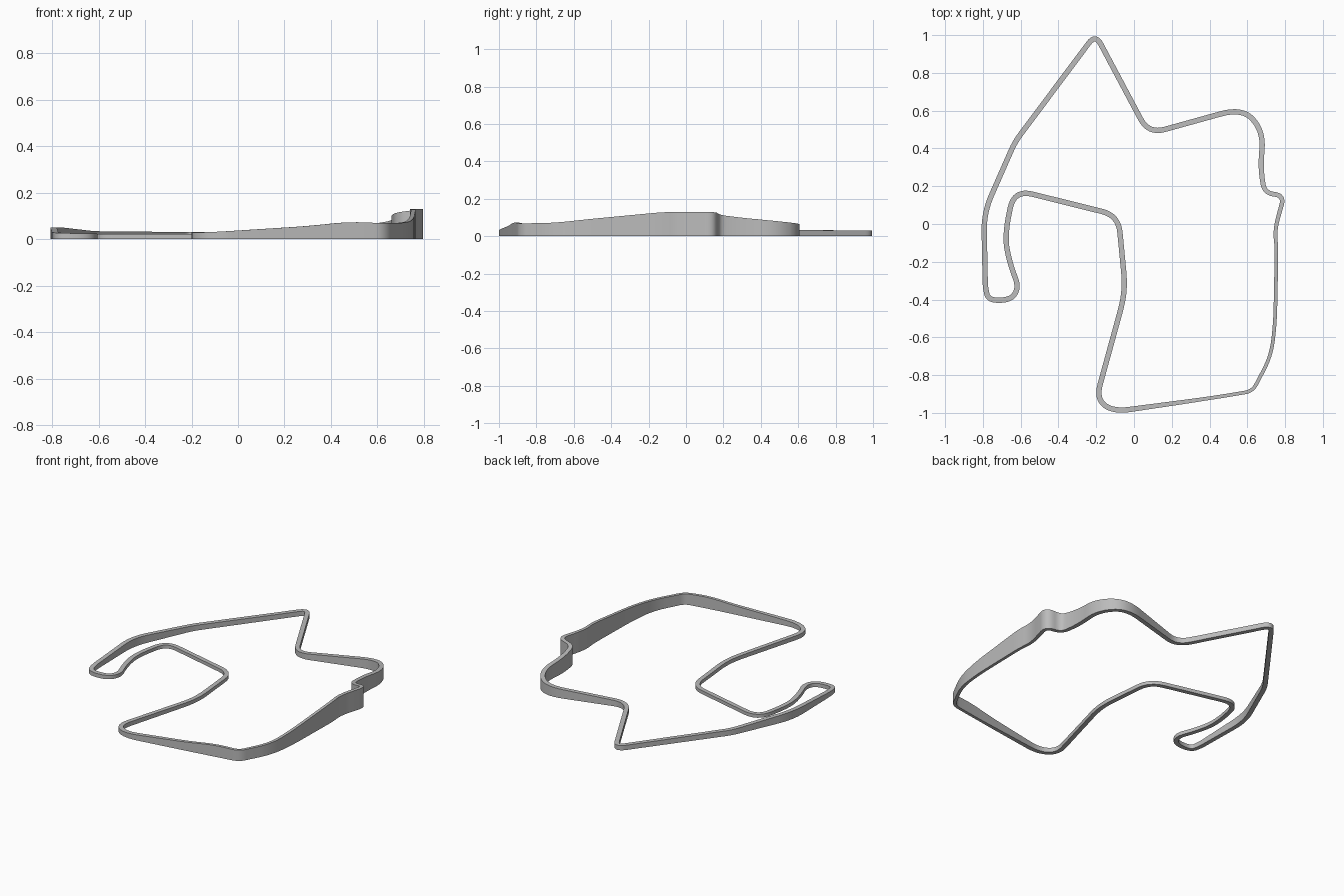
import bpy
import bmesh
from mathutils import Vector

cube = bpy.data.objects.get("Cube")
if cube:
    bpy.data.objects.remove(cube, do_unlink=True)

STEPS = 8

# Route corners in order: x, y, top height, rounding length
CORNERS = [
    (-.204, 1.005, .03, .06), (.077, .477, .033, .09), (.575, .615, .064, .12),
    (.685, .49, .08, .1), (.67, .3, .098, .08), (.69, .165, .115, .05),
    (.795, .15, .13, .05), (.745, -.03, .13, .07), (.755, -.13, .128, .05),
    (.747, -.53, .09, .1), (.725, -.7, .071, .08), (.628, -.885, .068, .04),
    (.48, -.91, .075, .08), (.3, -.937, .056, .08), (-.11, -.994, .03, .09),
    (-.2, -.925, .028, .08), (-.056, -.4, .024, .08), (-.05, -.3, .024, .05),
    (-.083, .045, .022, .09), (-.635, .182, .022, .1), (-.685, -.06, .022, .15),
    (-.66, -.2, .022, .08), (-.61, -.335, .023, .05), (-.65, -.402, .024, .06),
    (-.77, -.405, .026, .06), (-.787, -.34, .03, .04), (-.795, .06, .053, .1),
    (-.63, .435, .034, .05),
]


def make_material(name, value):
    mat = bpy.data.materials.new(name)
    mat.use_nodes = True
    colour = (value, value, value, 1)
    mat.diffuse_color = colour
    mat.node_tree.nodes["Principled BSDF"].inputs["Base Color"].default_value = colour
    return mat


def rounded_route(corners):
    """Closed centre line with every corner replaced by a smooth bend."""
    route = []
    for i, (x, y, z, reach) in enumerate(corners):
        here = Vector((x, y, z))
        before = Vector(corners[i - 1][:3])
        after = Vector(corners[(i + 1) % len(corners)][:3])
        start = here.lerp(before, min(.49, reach / (before - here).length))
        end = here.lerp(after, min(.49, reach / (after - here).length))
        for s in range(STEPS + 1):
            t = s / STEPS
            route.append(start.lerp(here, t).lerp(here.lerp(end, t), t))
    return route


def lane_width(p):
    """The lane narrows along the front right stretch."""
    east = max(0, min(1, p.x / .4))
    south = max(0, min(1, (.3 - p.y) / .4))
    return .028 - .009 * east * south


def build_wall(name, route, mat):
    bm = bmesh.new()
    rings = []
    for i, p in enumerate(route):
        along = route[(i + 1) % len(route)] - route[i - 1]
        side = Vector((-along.y, along.x, 0)).normalized() * lane_width(p) / 2
        floor = Vector((p.x, p.y, 0))
        rings.append([bm.verts.new(v) for v in
                      (floor - side, floor + side, p + side, p - side)])
    for i, ring in enumerate(rings):
        last = rings[i - 1]
        for k in range(4):
            n = (k + 1) % 4
            bm.faces.new((last[k], last[n], ring[n], ring[k]))
    bmesh.ops.recalc_face_normals(bm, faces=bm.faces)
    mesh = bpy.data.meshes.new(name)
    bm.to_mesh(mesh)
    bm.free()
    mesh.materials.append(mat)
    obj = bpy.data.objects.new(name, mesh)
    bpy.context.collection.objects.link(obj)
    bpy.ops.object.select_all(action='DESELECT')
    obj.select_set(True)
    bpy.context.view_layer.objects.active = obj
    bpy.ops.object.shade_smooth_by_angle()
    return obj


# Raised circuit standing on the ground
build_wall("circuit_track", rounded_route(CORNERS), make_material("mid_grey", .5))
